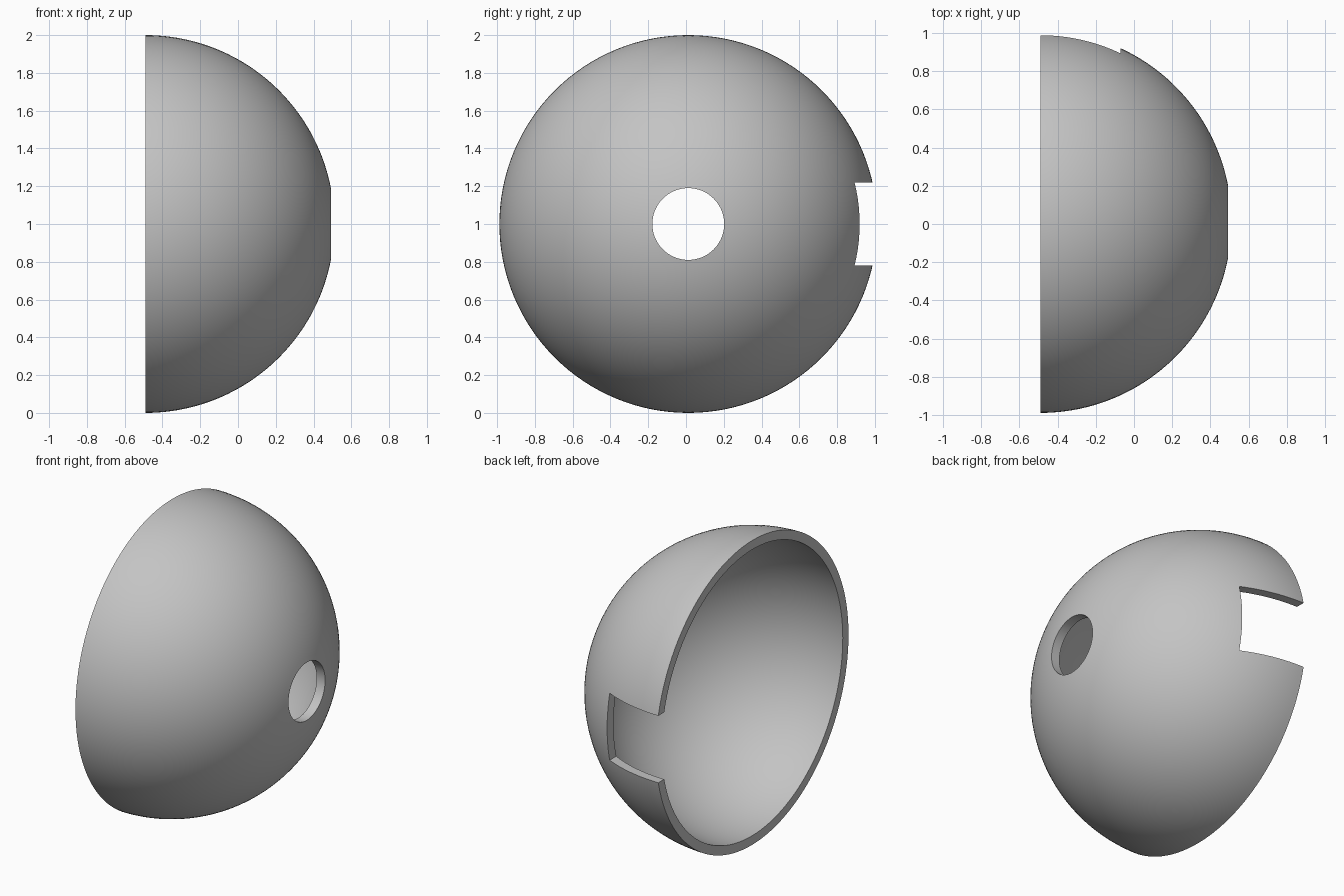
import bpy
import bmesh
from math import asin, cos, sin, pi, radians
from mathutils import Vector

cube = bpy.data.objects.get("Cube")
if cube:
    bpy.data.objects.remove(cube, do_unlink=True)

OUTER, INNER, HOLE = 1.0, 0.94, 0.19
CENTRE = Vector((-0.49, 0.012, 1.0))
ARC_STEPS, SPIN_STEPS = 40, 128

grey = bpy.data.materials.new("plain_grey")
grey.use_nodes = True
colour = (0.55, 0.55, 0.55, 1)
grey.diffuse_color = colour
grey.node_tree.nodes["Principled BSDF"].inputs["Base Color"].default_value = colour


def new_object(name, bm):
    bmesh.ops.recalc_face_normals(bm, faces=bm.faces)
    mesh = bpy.data.meshes.new(name)
    bm.to_mesh(mesh)
    bm.free()
    mesh.materials.append(grey)
    obj = bpy.data.objects.new(name, mesh)
    obj.location = CENTRE
    bpy.context.collection.objects.link(obj)
    return obj


def arc(radius):
    """Quarter arc from the hole edge out to the rim."""
    start = asin(HOLE / radius)
    angles = [start + (pi / 2 - start) * i / ARC_STEPS for i in range(ARC_STEPS + 1)]
    return [Vector((radius * cos(a), 0, radius * sin(a))) for a in angles]


# Hollow dome: wall section spun around the x axis, leaving the round hole open
bm = bmesh.new()
section = [bm.verts.new(p) for p in arc(OUTER) + arc(INNER)[::-1]]
edges = [bm.edges.new((section[i - 1], section[i])) for i in range(len(section))]
bmesh.ops.spin(bm, geom=section + edges, cent=(0, 0, 0), axis=(1, 0, 0),
               angle=2 * pi, steps=SPIN_STEPS, use_duplicate=False)
bmesh.ops.remove_doubles(bm, verts=bm.verts, dist=0.0001)
dome = new_object("dome_shell", bm)

# Rectangular notch through the rim at the back
bm = bmesh.new()
bmesh.ops.create_cube(bm, size=1)
bmesh.ops.scale(bm, vec=(0.84, 0.8, 0.44), verts=bm.verts)
bmesh.ops.translate(bm, vec=(0, 1, 0), verts=bm.verts)
cutter = new_object("notch_cutter", bm)
cutter.hide_render = True
cutter.hide_viewport = True

cut = dome.modifiers.new("rim_notch", "BOOLEAN")
cut.operation = "DIFFERENCE"
cut.solver = "EXACT"
cut.object = cutter

# Apply the cut, then smooth the curved walls and keep the edges sharp
bpy.ops.object.select_all(action="DESELECT")
bpy.context.view_layer.objects.active = dome
dome.select_set(True)
bpy.ops.object.modifier_apply(modifier=cut.name)
bpy.data.objects.remove(cutter, do_unlink=True)
bpy.ops.object.shade_smooth_by_angle(angle=radians(30))
